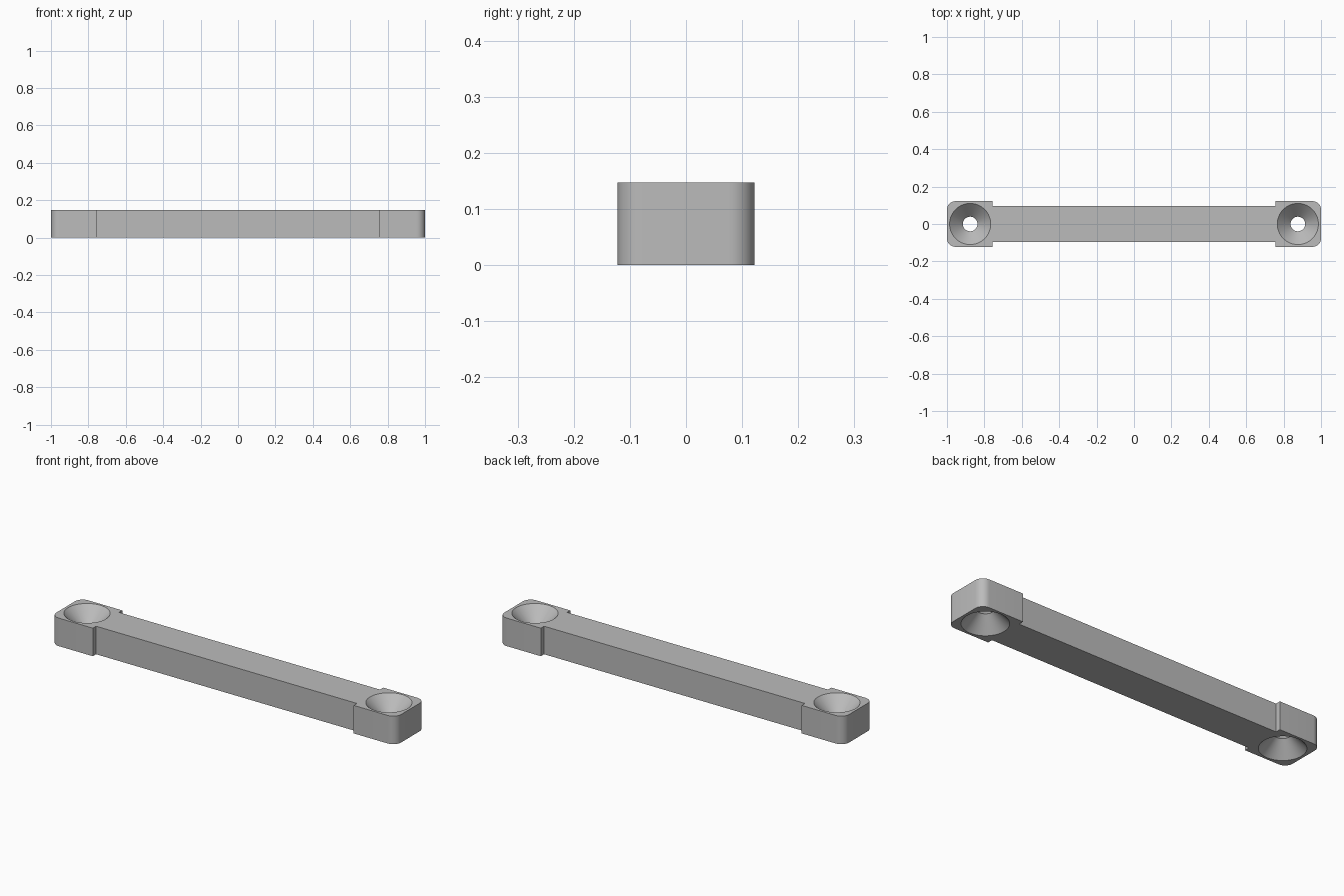
import bpy, bmesh, math

if "Cube" in bpy.data.objects:
    bpy.data.objects.remove(bpy.data.objects["Cube"])

HEIGHT = 0.147
END_HALF, BAR_HALF = 0.122, 0.095   # half widths of end blocks and bar
STEP_X, CORNER = 0.757, 0.045       # start of end block, outer corner radius
HOLE_X, HOLE_R, WAIST_R = 0.876, 0.11, 0.039

grey = bpy.data.materials.new("plain_grey")
grey.diffuse_color = (0.5, 0.5, 0.5, 1)
grey.use_nodes = True
grey.node_tree.nodes["Principled BSDF"].inputs["Base Color"].default_value = grey.diffuse_color


def add_object(name, bm):
    bmesh.ops.recalc_face_normals(bm, faces=bm.faces)
    mesh = bpy.data.meshes.new(name)
    bm.to_mesh(mesh)
    bm.free()
    mesh.materials.append(grey)
    obj = bpy.data.objects.new(name, mesh)
    bpy.context.collection.objects.link(obj)
    return obj


# Body outline: one quarter, mirrored into four
quarter = [(1 - CORNER + CORNER * math.cos(a), END_HALF - CORNER + CORNER * math.sin(a))
           for a in (math.radians(9 * i) for i in range(11))]
quarter += [(STEP_X, END_HALF), (STEP_X, BAR_HALF)]
half = quarter + [(-x, y) for x, y in reversed(quarter)]
outline = half + [(x, -y) for x, y in reversed(half)]

bm = bmesh.new()
base = bm.faces.new([bm.verts.new((x, y, 0)) for x, y in outline])
top = bmesh.ops.extrude_face_region(bm, geom=[base])["geom"]
bmesh.ops.translate(bm, vec=(0, 0, HEIGHT),
                    verts=[g for g in top if isinstance(g, bmesh.types.BMVert)])
body = add_object("link_bar", bm)


def hourglass(name, cx, n=64):
    """Two cones meeting at a waist, running slightly past both faces."""
    over = 0.01
    mid = HEIGHT / 2
    wide = HOLE_R + over * (HOLE_R - WAIST_R) / mid
    bm = bmesh.new()
    rings = []
    for r, z in ((wide, -over), (WAIST_R, mid), (wide, HEIGHT + over)):
        rings.append([bm.verts.new((cx + r * math.cos(2 * math.pi * i / n),
                                    r * math.sin(2 * math.pi * i / n), z))
                      for i in range(n)])
    for a, b in zip(rings, rings[1:]):
        for i in range(n):
            j = (i + 1) % n
            bm.faces.new((a[i], a[j], b[j], b[i]))
    bm.faces.new(rings[0])
    bm.faces.new(rings[-1])
    return add_object(name, bm)


# Double countersunk holes at both ends
bpy.context.view_layer.objects.active = body
body.select_set(True)
for side in (-1, 1):
    cutter = hourglass("hole_cutter", side * HOLE_X)
    cutter.hide_render = True
    mod = body.modifiers.new("hole", "BOOLEAN")
    mod.operation = "DIFFERENCE"
    mod.solver = "EXACT"
    mod.object = cutter
    bpy.ops.object.modifier_apply(modifier=mod.name)
    bpy.data.objects.remove(cutter)

bpy.ops.object.shade_smooth_by_angle(angle=math.radians(30))
